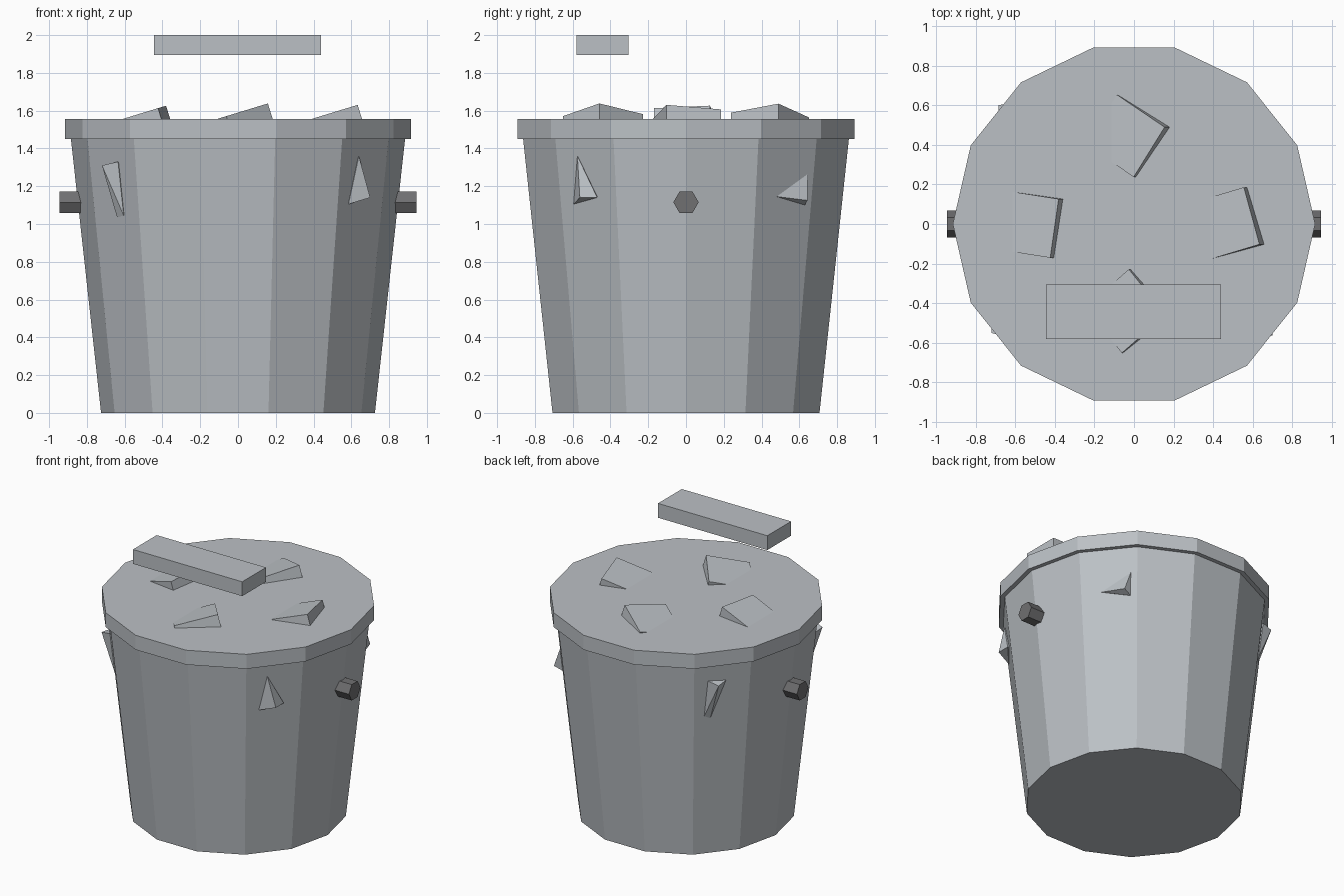
import bpy
import bmesh
from math import radians
from mathutils import Matrix, Vector

if "Cube" in bpy.data.objects:
    bpy.data.objects.remove(bpy.data.objects["Cube"], do_unlink=True)


def material(name, color):
    mat = bpy.data.materials.new(name)
    mat.use_nodes = True
    mat.diffuse_color = (*color, 1)
    mat.node_tree.nodes["Principled BSDF"].inputs["Base Color"].default_value = (*color, 1)
    return mat


metal = material("light grey metal", (0.50, 0.53, 0.56))
dark = material("dark grey metal", (0.16, 0.16, 0.165))


def finish(name, bm, mat):
    mesh = bpy.data.meshes.new(name)
    bm.to_mesh(mesh)
    bm.free()
    mesh.materials.append(mat)
    obj = bpy.data.objects.new(name, mesh)
    bpy.context.collection.objects.link(obj)
    return obj


def drum(name, sides, r_low, r_high, depth, matrix, mat):
    bm = bmesh.new()
    bmesh.ops.create_cone(bm, cap_ends=True, segments=sides, radius1=r_low,
                          radius2=r_high, depth=depth, matrix=matrix)
    return finish(name, bm, mat)


def box(name, size, matrix, mat):
    bm = bmesh.new()
    bmesh.ops.create_cube(bm, size=1, matrix=matrix @ Matrix.Diagonal((*size, 1)))
    return finish(name, bm, mat)


def shard(name, points):
    # Convex chunk poking out of the wall, anchored by a point inside it
    pts = [Vector(p) for p in points]
    centre = sum(pts, Vector()) / len(pts)
    pts.append(Vector((centre.x * 0.85, centre.y * 0.85, centre.z)))
    bm = bmesh.new()
    for p in pts:
        bm.verts.new(p)
    bmesh.ops.convex_hull(bm, input=bm.verts)
    bmesh.ops.recalc_face_normals(bm, faces=bm.faces)
    return finish(name, bm, metal)


def upright(z):
    return Matrix.Translation((0, 0, z)) @ Matrix.Rotation(radians(90), 4, "Z")


# Tapered body and lid
drum("bin_body", 14, 0.725, 0.89, 1.5, upright(0.75), metal)
drum("lid", 14, 0.915, 0.915, 0.106, upright(1.502), metal)

# Side handle stubs
for side, x in (("left", 0.865), ("right", -0.865)):
    turn = Matrix.Translation((x, 0, 1.115)) @ Matrix.Rotation(radians(90), 4, "Y")
    drum(side + "_handle", 6, 0.067, 0.067, 0.16, turn, dark)

# Tilted blocks breaking through the lid
tilt = Matrix.Rotation(radians(-17), 4, "Y")
blocks = (("left", 0.5, 0, 16), ("right", -0.5, 0, -8.5),
          ("back", 0, 0.445, -33), ("front", 0, -0.44, 40))
for place, x, y, spin in blocks:
    pose = Matrix.Translation((x, y, 1.433)) @ tilt @ Matrix.Rotation(radians(spin), 4, "Z")
    box("lid_block_" + place, (0.3, 0.3, 0.3), pose, metal)

# Shards breaking through the wall
shard("wall_shard_front_left", [(0.70, -0.562, 1.14), (0.64, -0.575, 1.36),
                                (0.585, -0.595, 1.105), (0.70, -0.47, 1.14)])
shard("wall_shard_back_left", [(0.62, 0.643, 1.125), (0.569, 0.645, 1.265),
                               (0.684, 0.48, 1.145), (0.558, 0.63, 1.10)])
shard("wall_shard_front_right", [(-0.72, -0.55, 1.31), (-0.635, -0.575, 1.33),
                                 (-0.605, -0.561, 1.045), (-0.64, -0.516, 1.035),
                                 (-0.715, -0.465, 1.30)])
shard("wall_shard_back_right", [(-0.685, 0.60, 1.31), (-0.606, 0.612, 1.33),
                                (-0.571, 0.605, 1.06), (-0.597, 0.572, 1.04),
                                (-0.684, 0.514, 1.32)])

# Loose bar floating above the lid
box("lid_grip", (0.885, 0.275, 0.105), Matrix.Translation((-0.002, -0.443, 1.9475)), metal)
